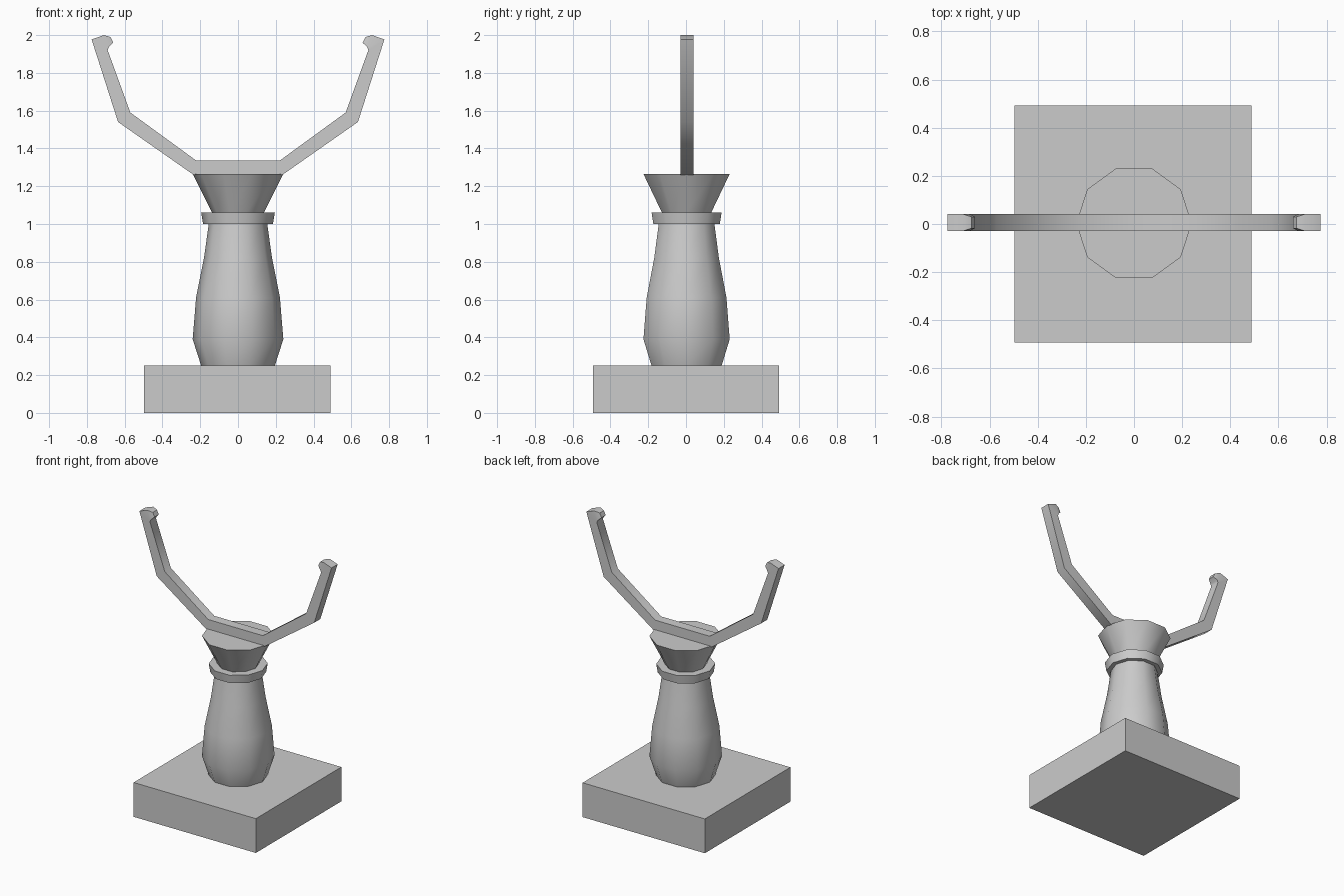
import bpy, bmesh, math

cube = bpy.data.objects.get("Cube")
if cube:
    bpy.data.objects.remove(cube, do_unlink=True)

GREY = (0.6, 0.6, 0.6, 1)
grey = bpy.data.materials.new("plain_grey")
grey.use_nodes = True
grey.diffuse_color = GREY
grey.node_tree.nodes["Principled BSDF"].inputs["Base Color"].default_value = GREY


def finish(name, bm, smooth=True):
    """Turn a bmesh into a named grey object."""
    bmesh.ops.recalc_face_normals(bm, faces=bm.faces)
    mesh = bpy.data.meshes.new(name)
    bm.to_mesh(mesh)
    bm.free()
    mesh.materials.append(grey)
    obj = bpy.data.objects.new(name, mesh)
    bpy.context.collection.objects.link(obj)
    if smooth:
        bpy.ops.object.select_all(action='DESELECT')
        obj.select_set(True)
        bpy.context.view_layer.objects.active = obj
        bpy.ops.object.shade_smooth_by_angle(angle=math.radians(42))
    return obj


def loft(name, rings, smooth=True):
    """Skin a row of equal rings and cap both ends."""
    bm = bmesh.new()
    loops = [[bm.verts.new(p) for p in ring] for ring in rings]
    n = len(loops[0])
    for low, high in zip(loops, loops[1:]):
        for i in range(n):
            j = (i + 1) % n
            bm.faces.new((low[i], low[j], high[j], high[i]))
    bm.faces.new(loops[0])
    bm.faces.new(loops[-1])
    return finish(name, bm, smooth)


def turned(name, profile, sides=10):
    """Ten-sided turned part from (radius, height) pairs."""
    turns = [math.tau * i / sides for i in range(sides)]
    return loft(name, [[(r * math.cos(a), r * math.sin(a) + 0.003, z) for a in turns]
                       for r, z in profile])


# Square plinth
def square(z, half=0.493, shift=-0.004):
    return [(sx * half + shift, sy * half, z) for sx, sy in ((-1, -1), (1, -1), (1, 1), (-1, 1))]


loft("plinth", [square(0), square(0.25)], smooth=False)

# Turned column, collar and flared head
turned("column", [(0.195, 0.25), (0.24, 0.39), (0.222, 0.61), (0.18, 0.82), (0.155, 1.0), (0.15, 1.03)])
turned("collar", [(0.185, 1.0), (0.195, 1.062)])
turned("flared_head", [(0.137, 1.06), (0.24, 1.265)])

# Two-armed cradle: outer point, inner point and half width per section
arm = [
    ((0.235, 1.26), (0.22, 1.335), 0.035),
    ((0.635, 1.54), (0.57, 1.59), 0.035),
    ((0.775, 1.977), (0.69, 1.92), 0.035),
    ((0.71, 2.0), (0.684, 1.936), 0.035),
    ((0.675, 1.99), (0.66, 1.96), 0.024),
]


def section(outer, inner, half, side):
    mid = 0.006
    return [(side * x, mid + s * half, z)
            for (x, z), s in ((outer, -1), (inner, -1), (inner, 1), (outer, 1))]


rings = [section(*s, -1) for s in reversed(arm)] + [section(*s, 1) for s in arm]
loft("cradle", rings)
